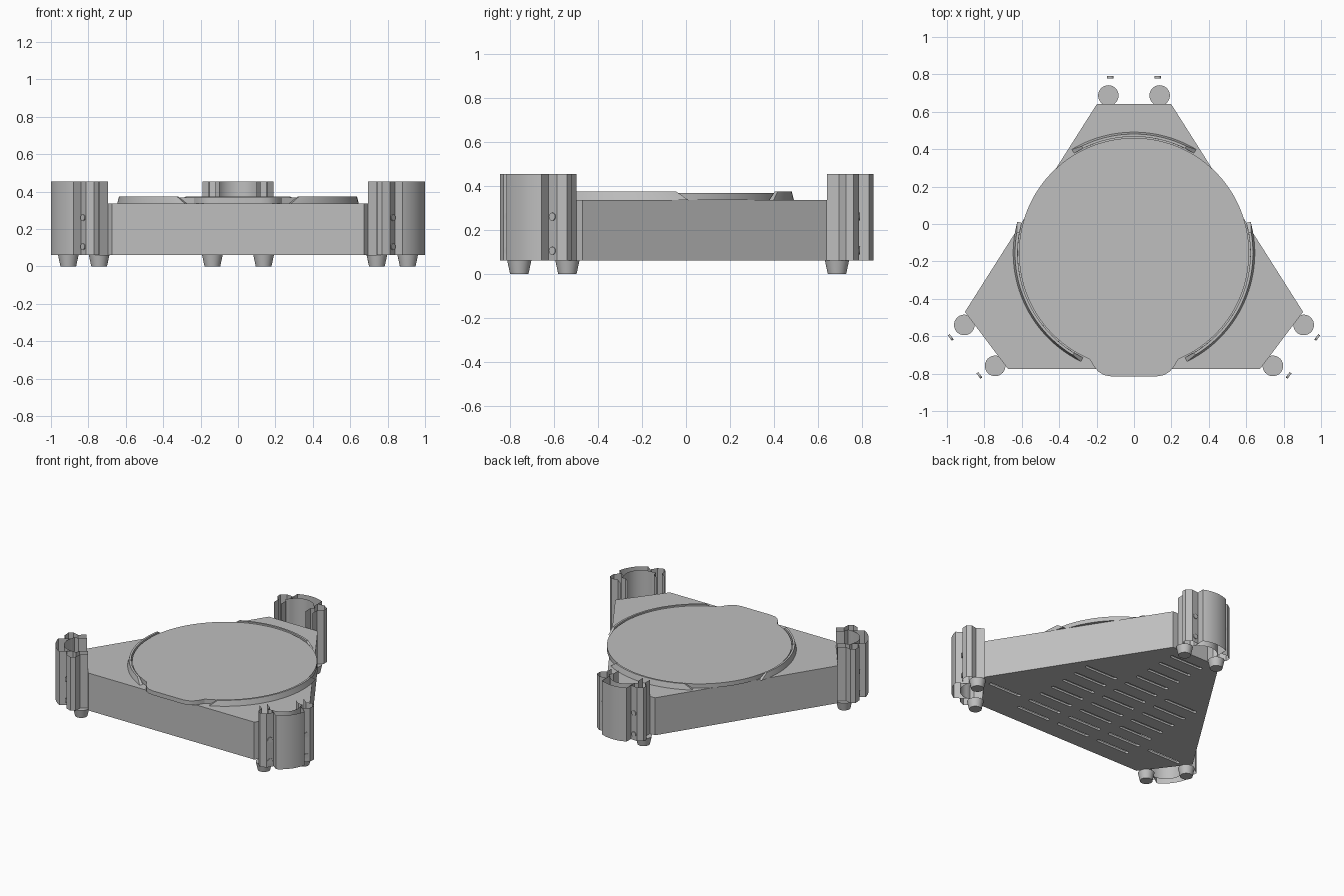
import bpy, bmesh, math
from mathutils import Matrix, Vector

if "Cube" in bpy.data.objects:
    bpy.data.objects.remove(bpy.data.objects["Cube"])

grey = bpy.data.materials.new("plain_grey")
grey.use_nodes = True
grey.diffuse_color = (0.52, 0.52, 0.52, 1)
grey.node_tree.nodes["Principled BSDF"].inputs["Base Color"].default_value = grey.diffuse_color

FLOOR, TOP, RIM = 0.06, 0.335, 0.455
CENTRE_Y, DISC_R = -0.155, 0.615


def finish(name, bm, smooth=True):
    mesh = bpy.data.meshes.new(name)
    bm.to_mesh(mesh)
    bm.free()
    mesh.materials.append(grey)
    ob = bpy.data.objects.new(name, mesh)
    bpy.context.collection.objects.link(ob)
    if smooth:
        bpy.ops.object.select_all(action="DESELECT")
        ob.select_set(True)
        bpy.context.view_layer.objects.active = ob
        bpy.ops.object.shade_smooth_by_angle(angle=math.radians(30))
    return ob


def add_prism(bm, outline, z0, z1, bottom=True):
    low = [bm.verts.new((x, y, z0)) for x, y in outline]
    high = [bm.verts.new((x, y, z1)) for x, y in outline]
    n = len(outline)
    faces = [bm.faces.new((low[i], low[(i + 1) % n], high[(i + 1) % n], high[i])) for i in range(n)]
    faces.append(bm.faces.new(high))
    if bottom:
        faces.append(bm.faces.new(low[::-1]))


def add_sheet(bm, path, z0, z1):
    low = [bm.verts.new((x, y, z0)) for x, y in path]
    high = [bm.verts.new((x, y, z1)) for x, y in path]
    for i in range(len(path) - 1):
        bm.faces.new((low[i], low[i + 1], high[i + 1], high[i]))


def arc(cx, cy, r, a0, a1, n):
    steps = [math.radians(a0 + (a1 - a0) * i / n) for i in range(n + 1)]
    return [(cx + r * math.cos(a), cy + r * math.sin(a)) for a in steps]


def bow(half, end_y, peak_y, n=14):
    # shallow arc through two ends and a middle peak, from +x to -x
    rise = peak_y - end_y
    r = (half * half + rise * rise) / (2 * rise)
    a = math.degrees(math.asin(half / r))
    return arc(0, peak_y - r, r, 90 - a, 90 + a, n)


def mirrored(points):
    return [(-x, y) for x, y in reversed(points)]


# Body: hollow three-cornered box with a slotted floor
right_side = [(0.674, -0.775), (0.904, -0.47), (0.198, 0.642)]
outline = right_side + mirrored(right_side)
bm = bmesh.new()
add_prism(bm, outline, FLOOR + 0.015, TOP, bottom=False)
finish("body", bm, smooth=False)

bm = bmesh.new()
add_prism(bm, outline, FLOOR, FLOOR + 0.015)
floor = finish("slotted_floor", bm, smooth=False)


def inside(x, y, margin=0.035):
    for (ax, ay), (bx, by) in zip(outline, outline[1:] + outline[:1]):
        edge = Vector((bx - ax, by - ay)).normalized()
        if edge.x * (y - ay) - edge.y * (x - ax) < margin:
            return False
    return True


bm = bmesh.new()
for row in range(11):
    y = -0.63 + 0.117 * row
    for col in range(-2, 3):
        x = col * 0.345
        half = 0.135
        if inside(x - half, y) and inside(x + half, y):
            h = half - 0.012
            slot = arc(x + h, y, 0.012, -90, 90, 6) + arc(x - h, y, 0.012, 90, 270, 6)
            add_prism(bm, slot, FLOOR - 0.02, FLOOR + 0.04)
cutter = finish("slot_cutter", bm, smooth=False)
cutter.hide_render = True
cutter.hide_viewport = True
cut = floor.modifiers.new("slots", "BOOLEAN")
cut.operation = "DIFFERENCE"
cut.solver = "EXACT"
cut.object = cutter

# Round bed plate with a rounded front tab
tab = [(-0.235, -0.725), (-0.215, -0.76), (-0.19, -0.79), (-0.16, -0.808), (-0.12, -0.815)]
bm = bmesh.new()
add_prism(bm, arc(0, CENTRE_Y, DISC_R, -66, 246, 120) + tab + mirrored(tab), TOP + 0.001, 0.367)
finish("bed_plate", bm)

# Three curved retaining clips around the bed, with sloping ends
section = [(0.622, TOP), (0.622, 0.374), (0.636, 0.374), (0.646, TOP)]
for name, a0, a1 in (("back_clip", 59, 121), ("left_clip", -64, 15), ("right_clip", 165, 244)):
    bm = bmesh.new()
    rings = []
    for i in range(37):
        ring = []
        for r, z in section:
            trim = 5 if z > TOP else 0
            a = math.radians(a0 + trim + (a1 - a0 - 2 * trim) * i / 36)
            ring.append(bm.verts.new((r * math.cos(a), CENTRE_Y + r * math.sin(a), z)))
        rings.append(ring)
    for p, q in zip(rings, rings[1:]):
        for k in range(4):
            bm.faces.new((p[k], p[(k + 1) % 4], q[(k + 1) % 4], q[k]))
    bm.faces.new(rings[0][::-1])
    bm.faces.new(rings[-1])
    bmesh.ops.recalc_face_normals(bm, faces=bm.faces)
    finish(name, bm)

# Corner brackets: open thin-walled towers, with screws and feet
outer_side = [(0.155, 0), (0.155, 0.055), (0.19, 0.085), (0.19, 0.12), (0.152, 0.145), (0.10, 0.14)]
inner_side = [(0.10, 0), (0.10, 0.055), (0.12, 0.08), (0.10, 0.10)]
outer_bow = bow(0.10, 0.19, 0.212)
inner_bow = bow(0.10, 0.10, 0.155)
corners = (("back", 0, 0.642, 0), ("left", 0.789, -0.622, -127), ("right", -0.789, -0.622, 127))
for name, cx, cy, turn in corners:
    place = Matrix.Translation((cx, cy, 0)) @ Matrix.Rotation(math.radians(turn), 4, "Z")

    bm = bmesh.new()
    add_sheet(bm, outer_side + outer_bow + mirrored(outer_side), FLOOR, RIM)
    add_sheet(bm, inner_side + inner_bow + mirrored(inner_side), FLOOR, RIM)
    for s in (-1, 1):
        add_sheet(bm, [(s * 0.10, 0.10), (s * 0.10, 0.14)], FLOOR, RIM)
    bm.transform(place)
    finish(name + "_bracket", bm)

    bm = bmesh.new()
    for s in (-1, 1):
        for z in (0.105, 0.26):
            spot = Matrix.Translation((s * 0.127, 0.143, z)) @ Matrix.Rotation(math.pi / 2, 4, "X")
            bmesh.ops.create_cone(bm, cap_ends=True, segments=20, radius1=0.018,
                                  radius2=0.018, depth=0.012, matrix=place @ spot)
    finish(name + "_screws", bm)

    bm = bmesh.new()
    for s in (-1, 1):
        spot = Matrix.Translation((s * 0.137, 0.045, FLOOR / 2))
        bmesh.ops.create_cone(bm, cap_ends=True, segments=32, radius1=0.042,
                              radius2=0.055, depth=FLOOR, matrix=place @ spot)
    finish(name + "_feet", bm)
